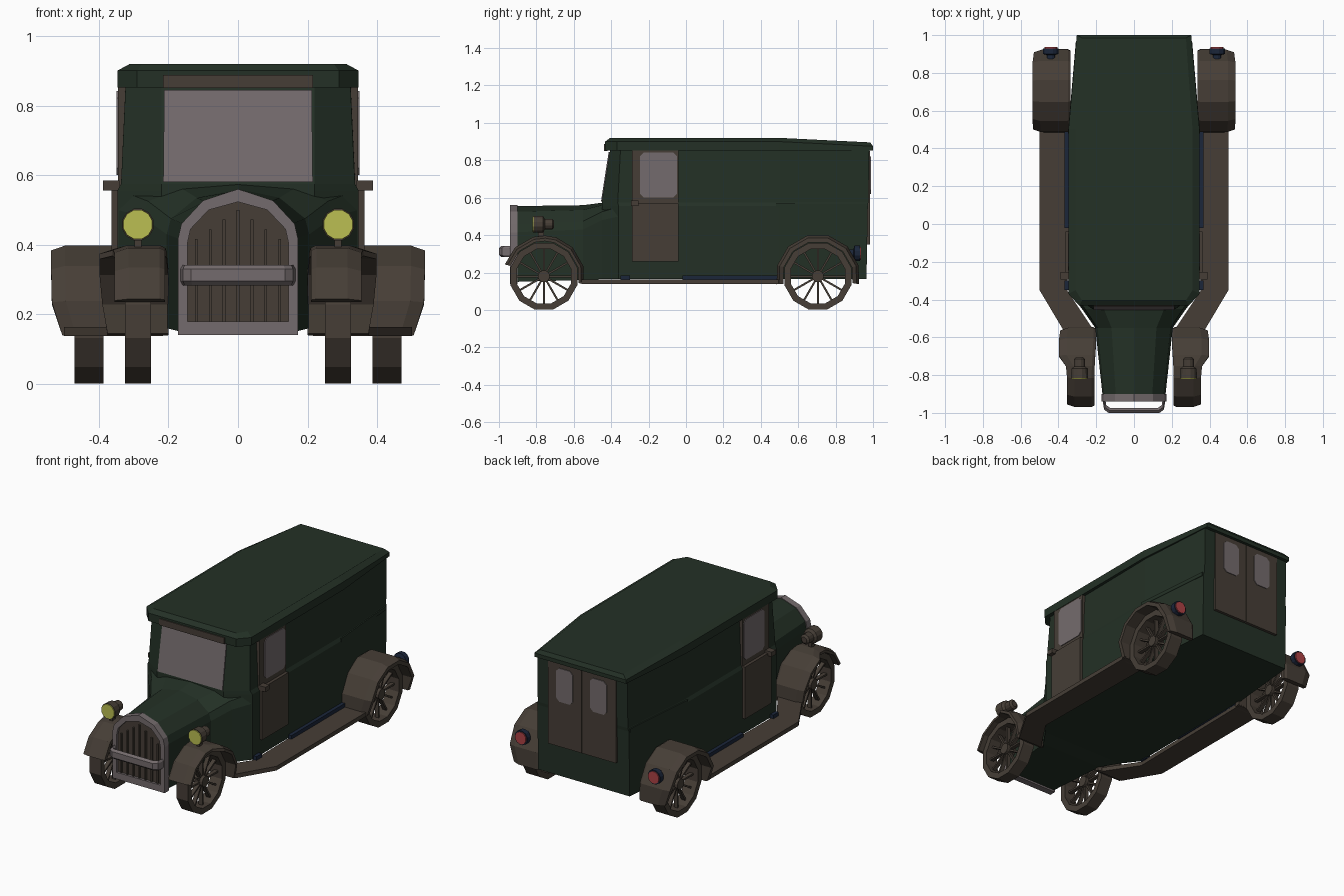
import bpy, bmesh
from math import sin, cos, pi, radians

if "Cube" in bpy.data.objects:
    bpy.data.objects.remove(bpy.data.objects["Cube"])


def material(name, r, g, b):
    m = bpy.data.materials.new(name)
    m.diffuse_color = (r, g, b, 1)
    m.use_nodes = True
    m.node_tree.nodes["Principled BSDF"].inputs["Base Color"].default_value = m.diffuse_color
    return m


GREEN = material("dark green paint", .017, .030, .019)
BROWN = material("dark brown", .061, .048, .037)
GRAY = material("warm gray glass", .175, .148, .153)
YELLOW = material("lamp yellow", .50, .52, .085)
RED = material("lamp red", .42, .055, .06)
NAVY = material("navy trim", .011, .019, .042)


def loft(rings, closed=False):
    """Skin equal-length rings; capped at the ends unless closed."""
    n, k = len(rings[0]), len(rings)
    verts = [p for r in rings for p in r]
    faces = []
    for i in range(k if closed else k - 1):
        a, b = i * n, ((i + 1) % k) * n
        faces += [(a + j, a + (j + 1) % n, b + (j + 1) % n, b + j) for j in range(n)]
    if not closed:
        faces += [tuple(range(n))[::-1], tuple(range((k - 1) * n, k * n))]
    return verts, faces


def box(x, y, z):
    return loft([[(x[0], y[0], h), (x[1], y[0], h), (x[1], y[1], h), (x[0], y[1], h)] for h in z])


def turned(cx, cz, profile, n=12):
    """Round part along y from (y, radius) pairs."""
    return loft([[(cx + r * cos(2 * pi * (i + .5) / n), y, cz + r * sin(2 * pi * (i + .5) / n))
                  for i in range(n)] for y, r in profile])


def make(name, mat, parts, mirror=False):
    bm = bmesh.new()
    for verts, faces in parts:
        vs = [bm.verts.new(v) for v in verts]
        for f in faces:
            bm.faces.new([vs[i] for i in f])
    bmesh.ops.recalc_face_normals(bm, faces=bm.faces)
    me = bpy.data.meshes.new(name)
    bm.to_mesh(me)
    bm.free()
    me.materials.append(mat)
    ob = bpy.data.objects.new(name, me)
    bpy.context.collection.objects.link(ob)
    if mirror:
        ob.modifiers.new("mirror", 'MIRROR')
    return ob


def sym(half, z):
    """Symmetric plan outline at height z (z may depend on y)."""
    pts = half + [(-x, y) for x, y in reversed(half)]
    return [(x, y, z(y) if callable(z) else z) for x, y in pts]


# cabin and cargo body
make("body", GREEN, [loft([
    sym([(.22, -.45), (.347, -.36), (.347, .5), (.303, .965)], .165),
    sym([(.22, -.45), (.347, -.36), (.347, .5), (.303, .972)], .555),
    sym([(.22, -.45), (.336, -.365), (.338, .5), (.298, .975)], .575),
    sym([(.22, -.405), (.323, -.35), (.333, .5), (.298, .98)], .86)])])

# roof lid, sloping down at the rear
drop = lambda base: (lambda y: base - max(0, y - .5) * .05)
edge = [(.29, -.432), (.347, -.37), (.347, .5), (.303, 1.0)]
make("roof", GREEN, [loft([
    sym(edge, .852), sym(edge, drop(.90)),
    sym([(.275, -.405), (.31, -.35), (.31, .5), (.275, .985)], drop(.92))])])
make("windshield_header", BROWN, [box((-.215, .215), (-.438, -.42), (.85, .888))])


def arch(w, y, base, zs):
    half = [(w, base)] + [(w * f, z) for f, z in zip((1, .94, .58), zs)]
    return [(x, y, z) for x, z in half] + [(0, y, zs[3])] + [(-x, y, z) for x, z in reversed(half)]


# hood flaring out into the cowl
make("hood", GREEN, [loft([
    arch(.165, -.92, .15, (.415, .46, .525, .555)),
    arch(.205, -.55, .16, (.43, .475, .535, .56)),
    arch(.275, -.45, .165, (.48, .525, .56, .573)),
    arch(.345, -.36, .165, (.50, .55, .57, .58))])])

# radiator shell, grille and slats
outer, inner = (.415, .46, .527, .56), (.405, .445, .50, .523)
make("radiator_shell", GRAY, [loft([
    arch(.173, -.90, .14, outer), arch(.173, -.94, .14, outer),
    arch(.145, -.94, .18, inner), arch(.145, -.90, .18, inner)], closed=True)])
make("grille", BROWN, [loft([arch(.15, -.918, .17, inner), arch(.15, -.925, .17, inner)])] +
     [box((x - .004, x + .004), (-.935, -.92), (.18, .50 - abs(x) * .7))
      for x in (-.12, -.08, -.04, 0, .04, .08, .12)])

# bumper bar, bent back at both ends
path = [(-.165, -.93), (-.158, -.97), (-.135, -.987), (.135, -.987), (.158, -.97), (.165, -.93)]
make("bumper", GRAY, [loft([
    [(x, y - .013, .295), (x, y - .013, .33), (x * .97, y, .342),
     (x * .93, y + .012, .33), (x * .93, y + .012, .295), (x * .97, y, .283)] for x, y in path])])

# windshield plate on the raked front
make("windshield", GRAY, [loft([
    [(s * w, y + d, z) for s, y, z, w in ((-1, -.4485, .58, .215), (1, -.4485, .58, .215),
                                          (1, -.4075, .845, .212), (-1, -.4075, .845, .212))]
    for d in (-.006, .003)])])

# side doors
make("door_lower", BROWN, [box((.33, .363), (-.29, -.04), (.26, .57))], True)
make("door_upper", BROWN, [box((.32, .345), (-.29, -.04), (.57, .852))], True)


def pane(axis, at, c, hw, z0, z1, k=.02):
    """Thin window plate with clipped corners, facing x or y."""
    o = [(c - hw + k, z0), (c + hw - k, z0), (c + hw, z0 + k), (c + hw, z1 - k),
         (c + hw - k, z1), (c - hw + k, z1), (c - hw, z1 - k), (c - hw, z0 + k)]
    return loft([[(d, u, z) if axis == 'x' else (u, d, z) for u, z in o] for d in (at - .003, at + .004)])


make("door_window", GRAY, [pane('x', .345, -.147, .098, .60, .842)], True)
make("door_handle", BROWN, [box((.34, .388), (-.295, -.255), (.556, .584))], True)
make("belt_moulding", GREEN, [loft([
    [(x, y, .548), (x + .01, y, .548), (x + .01, y, .57), (x, y, .57)]
    for x, y in ((.34, .48), (.298, .965))])], True)
make("sill_trim", NAVY, [box((.34, .368), y, (.16, .185)) for y in ((-.02, .5), (-.35, -.30))], True)

# rear doors
make("rear_door", BROWN, [box((.003, .225), (.96, .985), (.35, .85))], True)
make("rear_window", GRAY, [pane('y', .985, .112, .055, .62, .82)], True)

# running boards sweeping in to the front fenders
board = [(.34, .52), (.50, .52), (.50, -.35), (.375, -.56), (.215, -.56), (.352, -.355)]
make("running_board", BROWN, [loft([[(x, y, z) for x, y in board] for z in (.138, .163)])], True)

CZ = .18


def polar(x, cy, r, deg):
    a = radians(deg)
    return (x, cy - r * cos(a), CZ + r * sin(a))


def wheel(name, x0, x1, cy):
    xm = (x0 + x1) / 2
    rim = loft([[polar(x, cy, r, 15 + 30 * i) for x, r in
                 ((x0, .15), (x0, .185), (x1, .185), (x1, .15))] for i in range(12)], closed=True)
    hub = loft([[polar(x, cy, .032, 15 + 30 * i) for i in range(12)] for x in (xm - .03, xm + .03)])
    spokes = []
    for i in range(12):
        a = 30 * i
        spokes.append(loft([[polar(xm - .012, cy, r, a - t), polar(xm + .012, cy, r, a - t),
                             polar(xm + .012, cy, r, a + t), polar(xm - .012, cy, r, a + t)]
                            for r, t in ((.025, 12), (.152, 2))]))
    make(name, BROWN, [rim, hub] + spokes, True)


def fender(name, cy, r, sections):
    """Strip around a wheel from (angle, inner x, outer x) sections."""
    make(name, BROWN, [loft([
        [polar(x, cy, q, a) for x, q in ((xi, r - .008), (xi + .015, r), (xo - .04, r),
                                         (xo, r - .014), (xo, .188), (xi, .188))]
        for a, xi, xo in sections])], True)


wheel("front_wheel", .25, .325, -.76)
wheel("rear_wheel", .387, .47, .705)
fender("front_fender", -.76, .218, [
    (17, .21, .355), (45, .21, .355), (75, .21, .355), (92, .208, .36),
    (108, .205, .398), (135, .20, .398), (165, .20, .39), (191, .20, .375)])
fender("rear_fender", .705, .225, [
    (-11, .335, .505), (15, .335, .535), (45, .335, .537), (75, .335, .537), (105, .335, .537),
    (135, .335, .537), (165, .335, .53), (191, .335, .50)])

# headlights on short stems
make("headlight", BROWN, [
    turned(.288, .458, [(-.815, .047), (-.765, .045), (-.755, .03), (-.715, .03), (-.705, .018)]),
    box((.278, .298), (-.79, -.76), (.37, .43))], True)
make("headlight_lens", YELLOW, [turned(.288, .458, [(-.82, .043), (-.812, .044)])], True)

# tail lights
make("tail_light", NAVY, [turned(.44, .303, [(.86, .022), (.895, .022), (.90, .043), (.93, .043)])], True)
make("tail_light_lens", RED, [turned(.44, .303, [(.928, .036), (.936, .036)])], True)
